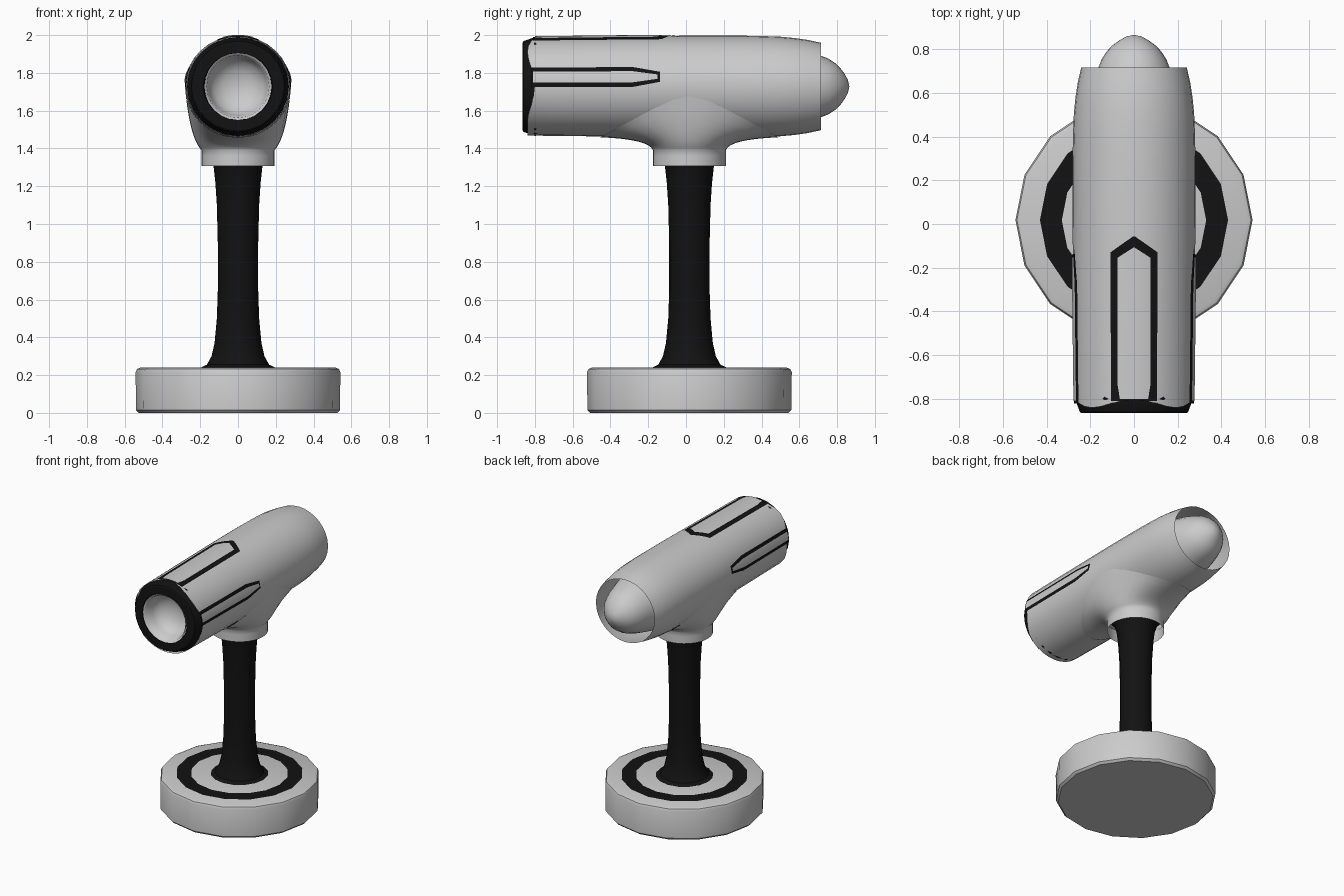
import bpy, bmesh, math
from math import sin, cos, pi, radians, sqrt

if "Cube" in bpy.data.objects:
    bpy.data.objects.remove(bpy.data.objects["Cube"])

CY = 0.018               # y centre of the stand
ZC, RX, RZ = 1.728, 0.281, 0.269   # barrel axis height and radii

black = bpy.data.materials.new("black")
black.diffuse_color = (0.006, 0.006, 0.006, 1)
black.use_nodes = True
black.node_tree.nodes["Principled BSDF"].inputs["Base Color"].default_value = black.diffuse_color


def skin(name, rows, closed=True, mat=None, angle=35, flip=False):
    """Surface through rows of points; closed joins each row into a ring."""
    bm = bmesh.new()
    vs = [[bm.verts.new(p) for p in r] for r in rows]
    n = len(rows[0])
    for a, b in zip(vs, vs[1:]):
        for j in range(n if closed else n - 1):
            k = (j + 1) % n
            bm.faces.new((a[j], a[k], b[k], b[j]))
    bmesh.ops.remove_doubles(bm, verts=bm.verts, dist=1e-5)
    bmesh.ops.dissolve_degenerate(bm, edges=bm.edges, dist=1e-6)
    bmesh.ops.recalc_face_normals(bm, faces=bm.faces)
    if flip:
        bmesh.ops.reverse_faces(bm, faces=bm.faces)
    me = bpy.data.meshes.new(name)
    bm.to_mesh(me)
    bm.free()
    ob = bpy.data.objects.new(name, me)
    bpy.context.collection.objects.link(ob)
    if mat:
        me.materials.append(mat)
    bpy.ops.object.select_all(action='DESELECT')
    ob.select_set(True)
    bpy.context.view_layer.objects.active = ob
    bpy.ops.object.shade_smooth_by_angle(angle=radians(angle))
    return ob


def lathe_z(name, prof, n=16, **kw):
    return skin(name, [[(r * cos(2 * pi * j / n), CY + r * sin(2 * pi * j / n), z)
                        for j in range(n)] for r, z in prof], **kw)


def lathe_y(name, prof, n=24, sx=1.0, **kw):
    return skin(name, [[(sx * r * sin(2 * pi * j / n), y, ZC + r * cos(2 * pi * j / n))
                        for j in range(n)] for r, y in prof], **kw)


# barrel taper along y
TAPER = [(-0.86, .965), (-0.4, .985), (0, 1), (0.35, 1), (0.5, .98), (0.6, .945), (0.67, .9), (0.72, .855)]


def taper(y):
    for (a, s), (b, t) in zip(TAPER, TAPER[1:]):
        if y <= b:
            return s + (t - s) * (y - a) / (b - a)
    return TAPER[-1][1]


def surf(phi, y, off=0.0):
    """Point on the barrel, phi measured from the top towards +x."""
    s = taper(y)
    return ((RX * s + off) * sin(phi), y, ZC + (RZ * s + off) * cos(phi))


def front_y(phi):
    """Front rim steps back at the top and side panels."""
    c = cos(phi)
    return -0.84 if c < -0.7 else -0.82 + 0.02 * cos(4 * phi)


# base disc, inlaid ring and flared column
lathe_z("base", [(0, 0), (.525, 0), (.54, .015), (.542, .215), (.535, .232), (.515, .24), (0, .24)])
lathe_z("base_ring", [(.33, .242), (.43, .242)], mat=black)
lathe_z("column", [(.195, .241), (.165, .255), (.14, .30), (.124, .37), (.112, .5), (.107, .65), (.107, .9),
                   (.112, 1.1), (.12, 1.22), (.13, 1.31), (.15, 1.37), (.185, 1.41)], mat=black)

# barrel shell, open at the back
N = 32
ts = [0, .08, .25, .4, .52, .64, .73, .8, .86, .91, .955, 1]
rows = []
for t in ts:
    row = []
    for j in range(N):
        phi = 2 * pi * j / N
        f = front_y(phi)
        row.append(surf(phi, f + (0.715 - f) * t))
    rows.append(row)
skin("barrel_shell", rows)

# collar that blends up into the barrel
rows = []
for z in (1.307, 1.36, 1.39):
    rows.append([(.193 * cos(2 * pi * j / N), CY + .193 * sin(2 * pi * j / N), z) for j in range(N)])
for i in range(1, 9):
    t = i / 8
    row = []
    for j in range(N):
        c, s = cos(2 * pi * j / N), sin(2 * pi * j / N)
        ex = .276 * c
        ends = [(.193 * c, .193 * s, 1.39), (.25 * c, .21 * s, 1.448),
                (ex, .47 * s, ZC - RZ * sqrt(1 - (ex / RX) ** 2))]
        w = ((1 - t) ** 2, 2 * t * (1 - t), t * t)
        x, y, z = (sum(k * p[a] for k, p in zip(w, ends)) for a in range(3))
        row.append((x, CY + y, z))
    rows.append(row)
skin("collar", rows, angle=60)

# front rim and the dished front opening
lathe_y("front_rim", [(.172, -.85), (.178, -.865), (.232, -.865), (.240, -.86), (.262, -.80), (.255, -.76)],
        sx=1.03, mat=black, angle=30)
lathe_y("front_dish", [(.178, -.863), (.165, -.855), (.155, -.79), (.13, -.745), (.08, -.715), (0, -.70)],
        angle=50, flip=True)

# domed tail
lathe_y("tail_dome", [(0, .865), (.035, .857), (.066, .84), (.098, .817), (.124, .79), (.148, .753),
                      (.165, .71), (.185, .65), (.205, .57), (.22, .47)], angle=60)


# panels: outlines as (y, half width), wrapped on the barrel
def panel(name, phi0, outline, off, mat=None):
    pts = []
    for (y0, w0), (y1, w1) in zip(outline, outline[1:]):
        pts += [(y0 + (y1 - y0) * k / 4, w0 + (w1 - w0) * k / 4) for k in range(4)]
    pts.append(outline[-1])
    cols = [k / 4 - 1 for k in range(9)]
    ob = skin(name, [[surf(phi0 + u * w / RX, y, off) for u in cols] for y, w in pts],
              closed=False, mat=mat, angle=60)
    # face the strip outwards
    f = ob.data.polygons[0]
    if f.normal.x * sin(phi0) + f.normal.z * cos(phi0) < 0:
        ob.data.flip_normals()


TOP_OUT = [(-.81, .11), (-.13, .11), (-.057, .004)]
TOP_IN = [(-.80, .066), (-.74, .076), (-.155, .076), (-.108, .003)]
SIDE_OUT = [(-.82, .056), (-.28, .056), (-.137, .028)]
SIDE_IN = [(-.81, .031), (-.28, .031), (-.15, .012)]
panel("top_panel_border", 0, TOP_OUT, .003, black)
panel("top_panel", 0, TOP_IN, .006)
for side, name in ((1, "right"), (-1, "left")):
    a = side * radians(79)
    panel(name + "_panel_border", a, SIDE_OUT, .003, black)
    panel(name + "_panel", a, SIDE_IN, .006)
